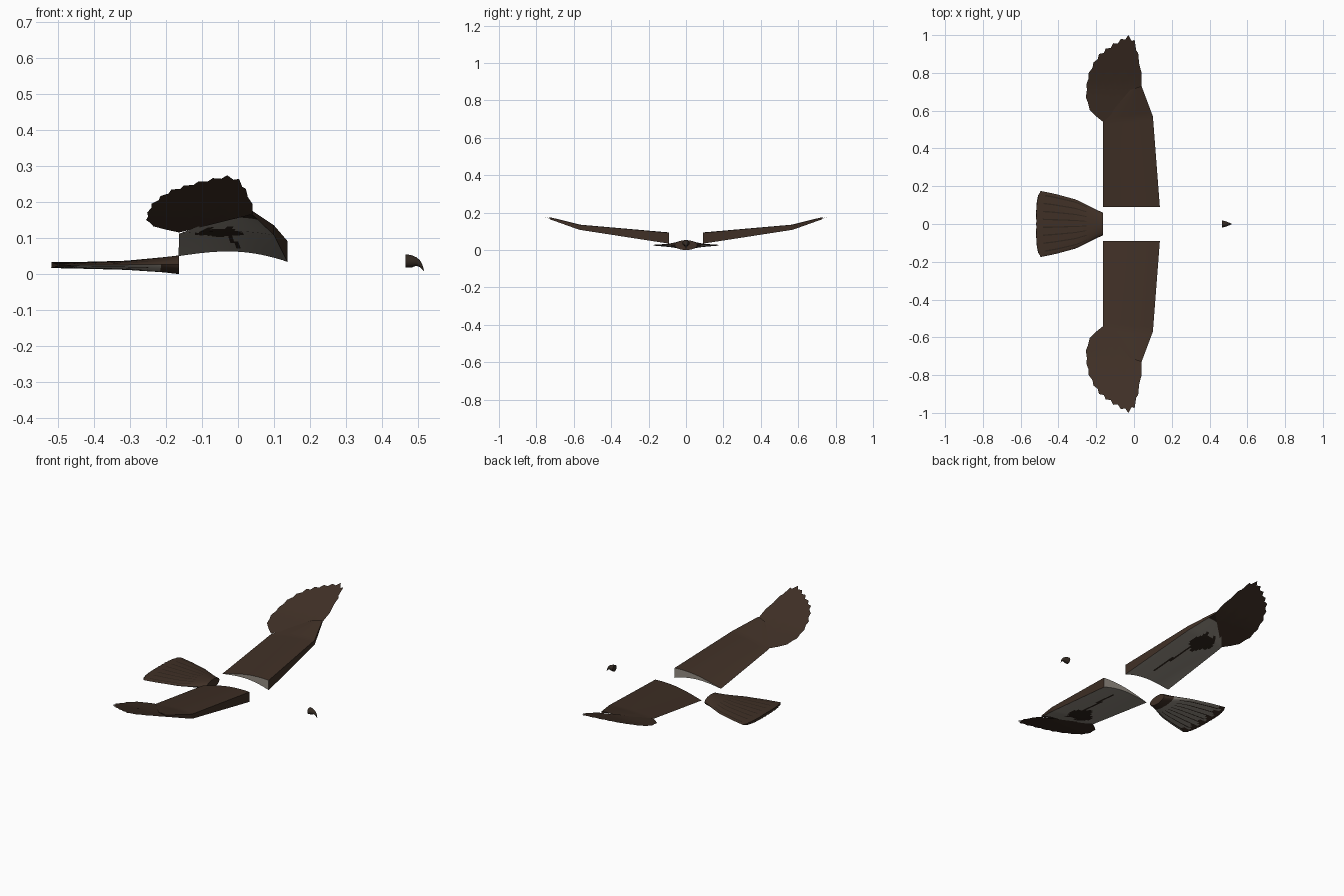
import bpy, bmesh, math

cube = bpy.data.objects.get("Cube")
if cube:
    bpy.data.objects.remove(cube)


def material(name, rgb):
    m = bpy.data.materials.new(name)
    m.use_nodes = True
    m.diffuse_color = (*rgb, 1)
    m.node_tree.nodes["Principled BSDF"].inputs["Base Color"].default_value = (*rgb, 1)
    return m


BROWN, LIGHT, DARK = 0, 1, 2
MATS = [material("feather brown", (0.05, 0.029, 0.019)),
        material("pale underside", (0.3, 0.27, 0.23)),
        material("dark streak", (0.028, 0.018, 0.012)),
        material("beak horn", (0.035, 0.024, 0.017))]


def lerp(a, b, t):
    return a + (b - a) * t


def sample(points, t):
    """Piecewise linear lookup in a list of rows keyed by their first value."""
    for p, q in zip(points, points[1:]):
        if t <= q[0]:
            k = (t - p[0]) / (q[0] - p[0])
            return [lerp(a, b, k) for a, b in zip(p[1:], q[1:])]
    return list(points[-1][1:])


def loft(name, rows, closed, paint, angle=30):
    """Skin rows of points; closed rows are capped at both ends."""
    bm = bmesh.new()
    grid = [[bm.verts.new(p) for p in row] for row in rows]
    n = len(rows[0])
    for i, (a, b) in enumerate(zip(grid, grid[1:])):
        for j in range(n if closed else n - 1):
            k = (j + 1) % n
            f = bm.faces.new((a[j], a[k], b[k], b[j]))
            f.material_index = paint(f.calc_center_median(), i, j)
    if closed:
        for end, i in ((grid[0], -1), (grid[-1], -2)):
            f = bm.faces.new(end)
            f.material_index = paint(f.calc_center_median(), i, 0)
    bmesh.ops.recalc_face_normals(bm, faces=bm.faces)
    if not closed and sum(f.normal.z for f in bm.faces) < 0:
        bmesh.ops.reverse_faces(bm, faces=bm.faces)
    me = bpy.data.meshes.new(name)
    bm.to_mesh(me)
    bm.free()
    for m in MATS:
        me.materials.append(m)
    ob = bpy.data.objects.new(name, me)
    bpy.context.collection.objects.link(ob)
    bpy.ops.object.select_all(action='DESELECT')
    ob.select_set(True)
    bpy.context.view_layer.objects.active = ob
    bpy.ops.object.shade_smooth_by_angle(angle=math.radians(angle))
    return ob


# Inner wing: thick cambered blade with a blunt leading edge
# span, lead x, lead y, trail x, trail y, lead top z, thickness, trail z
ARM = [(0, 0.137, 0.09, -0.165, 0.09, 0.092, 0.058, 0.05),
       (0.75, 0.1, 0.57, -0.163, 0.54, 0.135, 0.027, 0.112),
       (1, 0.04, 0.73, -0.02, 0.71, 0.175, 0.01, 0.166)]
CHORD, SPAN = 24, 32


def arm_row(t, s):
    lx, ly, tx, ty, top, thick, tz = sample(ARM, t)
    us = [i / CHORD for i in range(CHORD + 1)]

    def point(u, z, camber):
        arch = camber * thick * math.sin(math.pi * u ** 0.9)
        return (lerp(lx, tx, u), s * lerp(ly, ty, u), lerp(z, tz, u) + arch)
    upper = [point(u, top, 0.26) for u in us]
    lower = [point(u, top - thick, 0.36) for u in us[-2::-1]]
    return upper + lower


def paint_arm(c, i, j):
    if i == -1:
        return LIGHT
    if i == -2 or j < CHORD or j >= 2 * CHORD:
        return BROWN
    x, y = c.x, abs(c.y)
    wave = 0.012 * math.sin(x * 90)
    patch = ((x + 0.05) / 0.065) ** 2 + ((y + wave - 0.51) / 0.075) ** 2 < 1
    streak = abs(x + 0.01 + 0.1 * (y - 0.3)) < 0.007 and 0.17 < y < 0.46
    return DARK if patch or streak or y > 0.68 else LIGHT


# Outer wing: thin rising fan with feathered tips
TIPS = [(-0.235, 0.605), (-0.255, 0.67), (-0.252, 0.74), (-0.24, 0.8),
        (-0.215, 0.855), (-0.185, 0.9), (-0.15, 0.928), (-0.11, 0.957),
        (-0.07, 0.98), (-0.03, 1.0), (0.003, 0.975), (0.022, 0.905)]
RISE = [(0.5, 0.105), (0.72, 0.163), (1.0, 0.274)]


def fan_outline():
    out = [(-0.163, 0.54), (-0.2, 0.57)]
    for p, q in zip(TIPS, TIPS[1:]):
        # Notches pull in towards the wrist, deeper near the wing tip
        depth = lerp(0.985, 0.955, (p[1] - 0.6) / 0.4)
        mx, my = lerp(p[0], q[0], 0.6), lerp(p[1], q[1], 0.6)
        out += [p, (lerp(-0.05, mx, depth), lerp(0.62, my, depth))]
    return out + [TIPS[-1], (0.027, 0.85), (0.04, 0.8), (0.04, 0.73)]


def fan_rows(s):
    outline = fan_outline()
    n = len(outline) - 1
    rows = []
    for k in range(7):
        row = []
        for i, (x, y) in enumerate(outline):
            hx, hy = lerp(-0.163, 0.04, i / n), lerp(0.54, 0.73, i / n)
            px, py = lerp(hx, x, k / 6), lerp(hy, y, k / 6)
            row.append((px, s * py, sample(RISE, py)[0]))
        rows.append(row)
    return rows


for side, s in (("front", -1), ("back", 1)):
    loft(side + "_inner_wing", [arm_row(i / SPAN, s) for i in range(SPAN + 1)],
         True, paint_arm)
    loft(side + "_wing_tip_feathers", fan_rows(s), False, lambda c, i, j: BROWN)

# Tail: oval root flattening into a broad fan
# length, half width, top z, bottom z, edge z
TAIL = [(0, 0.06, 0.052, 0.0, 0.027), (0.12, 0.077, 0.047, 0.005, 0.027),
        (0.42, 0.128, 0.037, 0.012, 0.026), (0.75, 0.158, 0.034, 0.015, 0.026),
        (1, 0.175, 0.033, 0.017, 0.026)]
ACROSS, ALONG = 48, 20


def tail_row(t):
    half, top, bottom, edge = sample(TAIL, t)

    def point(v, z):
        length = 0.357 - 0.022 * abs(v) ** 4 - 0.004 * abs(math.sin(v * 18))
        bulge = math.sqrt(max(0, 1 - v * v))
        return (-0.163 - t * length, v * half, lerp(edge, z, bulge))
    vs = [2 * i / ACROSS - 1 for i in range(ACROSS + 1)]
    return [point(v, top) for v in vs] + [point(v, bottom) for v in vs[-2:0:-1]]


def paint_tail(c, i, j):
    if i < 0:
        return BROWN
    streak = j % 6 == 3 and 4 < i < 18
    if j < ACROSS:
        return DARK if streak else BROWN
    band = i > 16 + (j // 3) % 3 or i < 3
    return DARK if streak else BROWN if band else LIGHT


loft("tail", [tail_row(i / ALONG) for i in range(ALONG + 1)], True, paint_tail)

# Beak: small hooked cone
# x, half width, top z, bottom z
BEAK = [(0.465, 0.019, 0.055, 0.018), (0.48, 0.016, 0.053, 0.018),
        (0.494, 0.011, 0.047, 0.023), (0.504, 0.007, 0.039, 0.02),
        (0.511, 0.004, 0.027, 0.012), (0.516, 0.001, 0.009, 0.007)]


def beak_row(x, half, top, bottom):
    ring = [math.tau * i / 12 for i in range(12)]
    return [(x, half * math.cos(a),
             (top + bottom) / 2 + (top - bottom) / 2 * math.sin(a)) for a in ring]


loft("beak", [beak_row(*r) for r in BEAK], True, lambda c, i, j: 3, 40)
